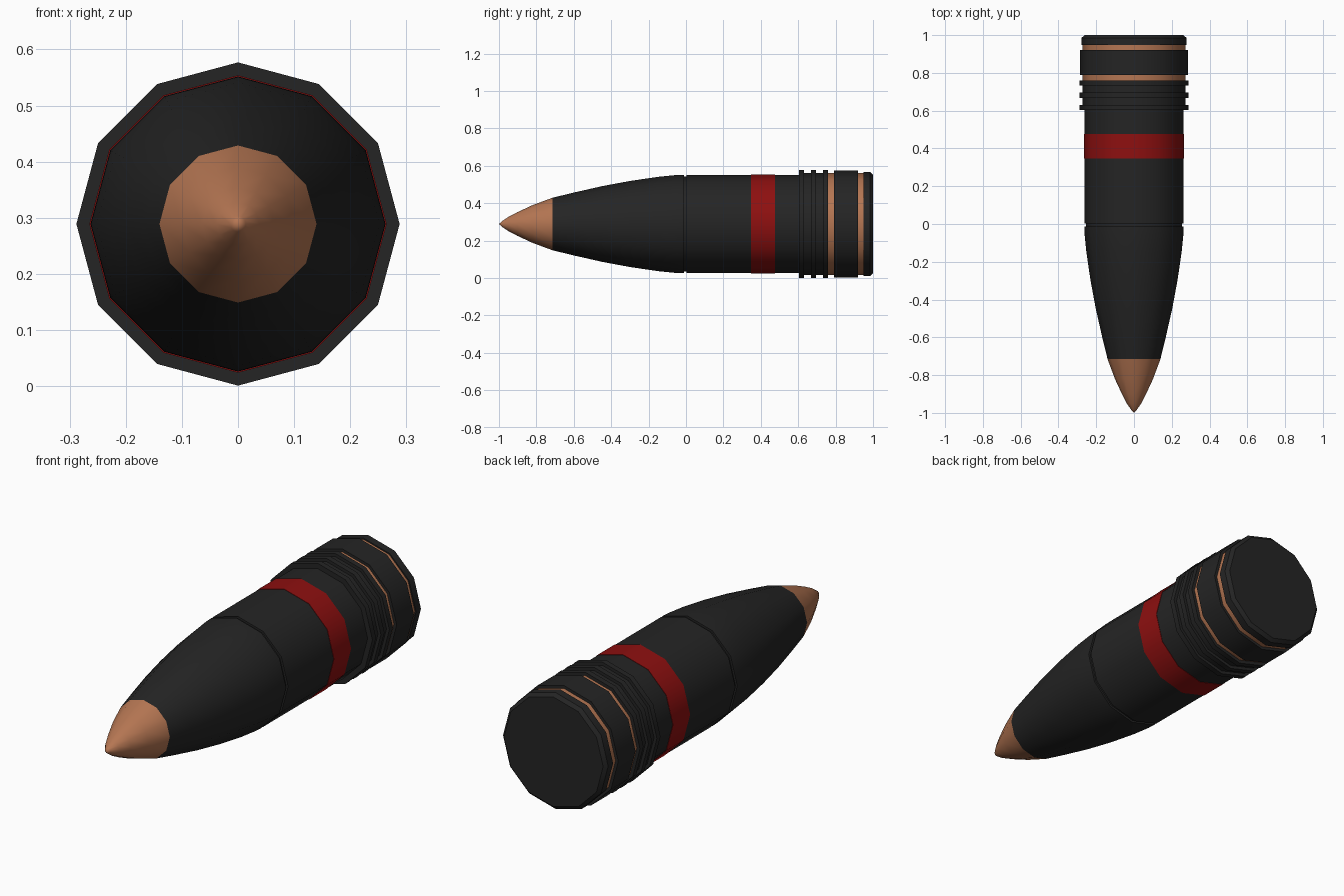
import bpy, bmesh, math

if "Cube" in bpy.data.objects:
    bpy.data.objects.remove(bpy.data.objects["Cube"])

SIDES = 12
AXIS_Z = 0.289


def material(name, rgb):
    m = bpy.data.materials.new(name)
    m.diffuse_color = (*rgb, 1.0)
    m.use_nodes = True
    m.node_tree.nodes["Principled BSDF"].inputs["Base Color"].default_value = m.diffuse_color
    return m


BLACK = material("black_metal", (0.018, 0.018, 0.018))
COPPER = material("copper", (0.46, 0.18, 0.085))
RED = material("red_paint", (0.27, 0.005, 0.005))


def lathe(name, profile, mat):
    """Revolve (y, radius) points about the long axis; radius 0 closes an end."""
    bm = bmesh.new()
    rings = []
    for y, r in profile:
        if r == 0:
            rings.append([bm.verts.new((0, y, AXIS_Z))])
        else:
            rings.append([bm.verts.new((r * math.sin(a), y, AXIS_Z + r * math.cos(a)))
                          for a in (2 * math.pi * i / SIDES for i in range(SIDES))])
    for a, b in zip(rings, rings[1:]):
        if len(b) == 1:                      # flat end cap
            bm.faces.new(a)
            bm.verts.remove(b[0])
            continue
        for i in range(SIDES):
            j = (i + 1) % SIDES
            if len(a) == 1:                  # pointed tip
                bm.faces.new((a[0], b[i], b[j]))
            else:
                bm.faces.new((a[i], a[j], b[j], b[i]))
    bmesh.ops.recalc_face_normals(bm, faces=bm.faces)
    # make sure an open shell faces away from its axis
    side = max(bm.faces, key=lambda f: abs(f.normal.x))
    if side.normal.x * side.calc_center_median().x < 0:
        bmesh.ops.reverse_faces(bm, faces=bm.faces)
    mesh = bpy.data.meshes.new(name)
    bm.to_mesh(mesh)
    bm.free()
    mesh.materials.append(mat)
    obj = bpy.data.objects.new(name, mesh)
    bpy.context.collection.objects.link(obj)
    bpy.context.view_layer.objects.active = obj
    obj.select_set(True)
    bpy.ops.object.shade_smooth_by_angle(angle=math.radians(35))
    obj.select_set(False)
    return obj


R_BODY, R_GROOVE, R_RIB, R_COPPER = 0.263, 0.273, 0.288, 0.272

# Pointed copper tip
lathe("nose_tip", [(-1.0, 0), (-0.985, 0.014), (-0.95, 0.038), (-0.9, 0.064),
                   (-0.82, 0.101), (-0.715, 0.140)], COPPER)

# Curved front shell, ending at the seam groove
lathe("front_shell", [(-0.715, 0.140), (-0.6, 0.168), (-0.45, 0.202), (-0.3, 0.230),
                      (-0.15, 0.252), (-0.05, 0.262), (-0.012, R_BODY),
                      (-0.012, 0.253), (0.003, 0.253), (0.003, R_BODY)], BLACK)

# Straight body with a painted band
lathe("body_front", [(0.003, R_BODY), (0.347, R_BODY)], BLACK)
lathe("red_band", [(0.347, R_BODY), (0.347, 0.265), (0.476, 0.265), (0.476, R_BODY)], RED)
lathe("body_rear", [(0.476, R_BODY), (0.604, R_BODY)], BLACK)

# Three raised ribs
ribs = [(0.604, R_BODY)]
for k in range(3):
    y = 0.604 + 0.064 * k
    ribs += [(y, R_RIB), (y + 0.027, R_RIB), (y + 0.027, R_GROOVE)]
    if k < 2:
        ribs.append((y + 0.064, R_GROOVE))
lathe("ribs", ribs + [(0.759, R_COPPER)], BLACK)

# Copper rings either side of the wide collar
lathe("copper_ring_front", [(0.759, R_COPPER), (0.790, R_COPPER)], COPPER)
lathe("collar", [(0.790, R_COPPER), (0.790, 0.286), (0.920, 0.286), (0.920, R_COPPER)], BLACK)
lathe("copper_ring_rear", [(0.920, R_COPPER), (0.948, R_COPPER)], COPPER)

# Chamfered base
lathe("base", [(0.948, R_COPPER), (0.948, 0.278), (0.985, 0.278), (1.0, 0.262), (1.0, 0)], BLACK)
